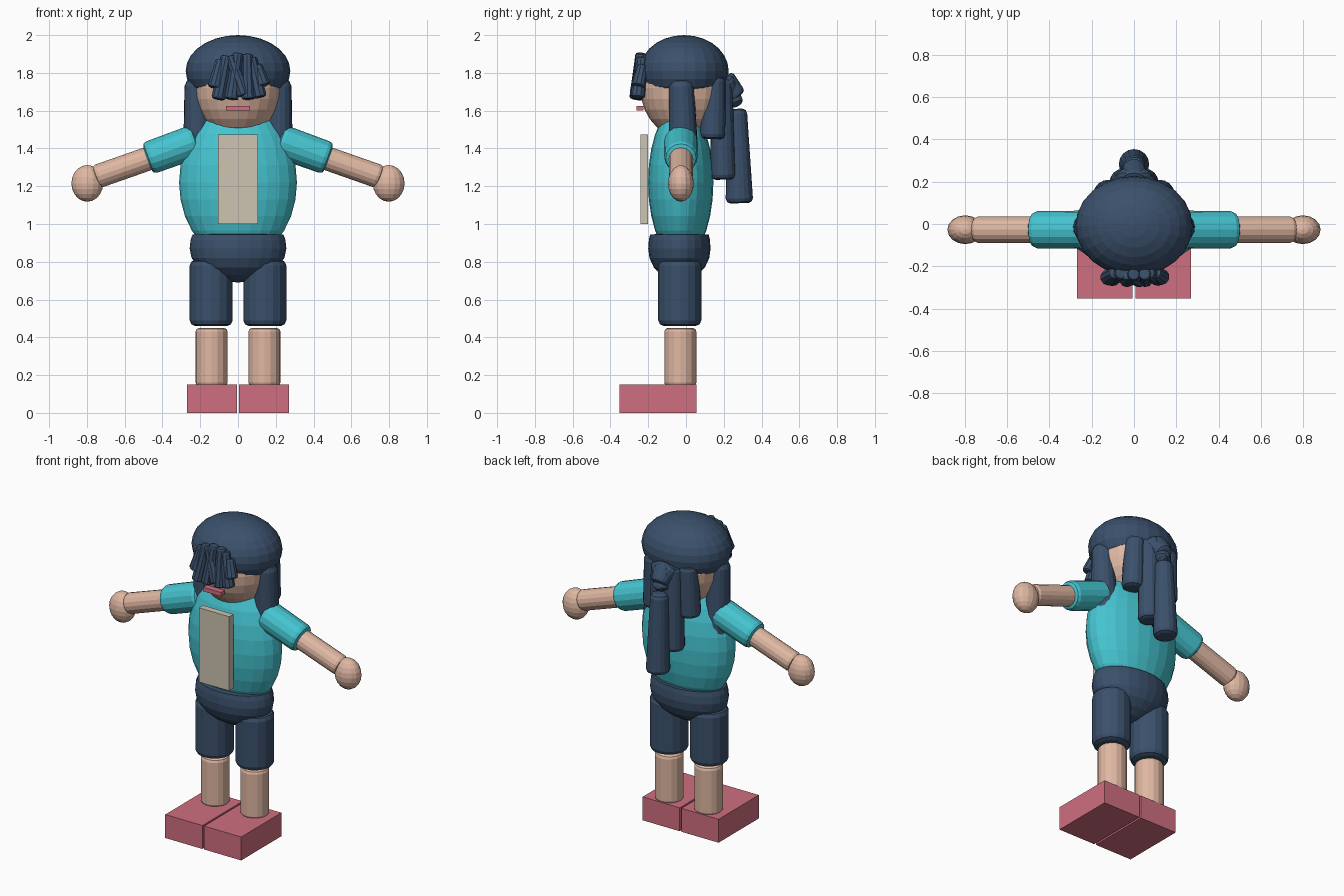
import bpy, bmesh
from math import sin, cos, pi
from mathutils import Vector, Matrix

if "Cube" in bpy.data.objects:
    bpy.data.objects.remove(bpy.data.objects["Cube"])


def material(name, hex_code):
    """Flat colour given as an sRGB hex string."""
    srgb = [int(hex_code[i:i + 2], 16) / 255 for i in (0, 2, 4)]
    rgba = [((c + 0.055) / 1.055) ** 2.4 for c in srgb] + [1]
    mat = bpy.data.materials.new(name)
    mat.use_nodes = True
    mat.diffuse_color = rgba
    mat.node_tree.nodes["Principled BSDF"].inputs["Base Color"].default_value = rgba
    return mat


navy = material("navy", "3A506B")
teal = material("teal", "45C4D0")
skin = material("skin", "DFB7A2")
pink = material("pink", "D06F80")
beige = material("beige", "CDC4B0")


def finish(name, bm, mat):
    mesh = bpy.data.meshes.new(name)
    bm.to_mesh(mesh)
    bm.free()
    mesh.materials.append(mat)
    obj = bpy.data.objects.new(name, mesh)
    bpy.context.collection.objects.link(obj)
    return obj


def lathe(name, mat, profile, matrix, sides):
    """Revolve (radius, height) points, listed bottom to top, around z."""
    bm = bmesh.new()
    rings = [[bm.verts.new((r * cos(2 * pi * i / sides), r * sin(2 * pi * i / sides), z))
              for i in range(sides)] for r, z in profile]
    for low, high in zip(rings, rings[1:]):
        for i in range(sides):
            j = (i + 1) % sides
            bm.faces.new((low[i], low[j], high[j], high[i]))
    bmesh.ops.remove_doubles(bm, verts=bm.verts, dist=1e-5)
    bm.transform(matrix)
    return finish(name, bm, mat)


def ellipsoid(name, mat, centre, radii, sides=20, rings=12):
    profile = [(sin(pi * k / rings), -cos(pi * k / rings)) for k in range(rings + 1)]
    matrix = Matrix.Translation(centre) @ Matrix.Diagonal((*radii, 1))
    return lathe(name, mat, profile, matrix, sides)


def tube(name, mat, start, end, r0, r1, round_off=0.02, sides=16):
    """Tapered cylinder between two points with rounded rims."""
    start, end = Vector(start), Vector(end)
    axis = end - start
    length, b = axis.length, round_off
    profile = [(0, 0), (r0 - b, 0), (r0 - 0.3 * b, 0.3 * b), (r0, b),
               (r1, length - b), (r1 - 0.3 * b, length - 0.3 * b), (r1 - b, length), (0, length)]
    matrix = Matrix.Translation(start) @ axis.to_track_quat("Z", "Y").to_matrix().to_4x4()
    return lathe(name, mat, profile, matrix, sides)


def box(name, mat, low, high):
    low, high = Vector(low), Vector(high)
    bm = bmesh.new()
    bmesh.ops.create_cube(bm, size=1)
    bm.transform(Matrix.Translation((low + high) / 2) @ Matrix.Diagonal((*(high - low), 1)))
    return finish(name, bm, mat)


# Torso: rounded shirt with a flat hem, front panel, hips
shirt = ellipsoid("shirt", teal, (0, -0.028, 1.22), (0.312, 0.173, 0.41), 24, 14)
bm = bmesh.new()
bm.from_mesh(shirt.data)
cut = bmesh.ops.bisect_plane(bm, geom=bm.verts[:] + bm.edges[:] + bm.faces[:],
                             plane_co=(0, 0, 0.945), plane_no=(0, 0, -1), clear_outer=True)
bmesh.ops.holes_fill(bm, edges=[e for e in bm.edges if e.is_boundary])
bm.to_mesh(shirt.data)
bm.free()
box("shirt_panel", beige, (-0.107, -0.242, 1.0), (0.107, -0.2, 1.475))

hip_profile = [(0, 0.69), (0.3, 0.7), (0.58, 0.73), (0.82, 0.77), (0.96, 0.82),
               (1, 0.87), (0.98, 0.915), (0.94, 0.945), (0, 0.95)]
lathe("hips", navy, hip_profile,
      Matrix.Translation((0, -0.035, 0)) @ Matrix.Diagonal((0.256, 0.165, 1, 1)), 24)

# Head, mouth and hair cap
ellipsoid("head", skin, (0, -0.01, 1.72), (0.237, 0.232, 0.265), 24, 14)
box("mouth", pink, (-0.063, -0.262, 1.6), (0.063, -0.225, 1.626))
ellipsoid("hair_cap", navy, (0, -0.01, 1.81), (0.277, 0.236, 0.19), 24, 14)

# Limbs and hanging locks, one set for each side
for side, s in (("left", 1), ("right", -1)):
    box(side + "_foot", pink, (s * 0.1375 - 0.1315, -0.352, 0), (s * 0.1375 + 0.1315, 0.055, 0.15))
    tube(side + "_shin", skin, (s * 0.14, -0.03, 0.14), (s * 0.14, -0.03, 0.45), 0.085, 0.085)
    tube(side + "_thigh", navy, (s * 0.142, -0.033, 0.46), (s * 0.142, -0.033, 0.81),
         0.114, 0.114, 0.03)
    tube(side + "_sleeve", teal, (s * 0.22, -0.027, 1.44), (s * 0.48, -0.027, 1.346),
         0.09, 0.088, 0.025)
    tube(side + "_forearm", skin, (s * 0.45, -0.027, 1.355), (s * 0.755, -0.027, 1.248),
         0.063, 0.063)
    ellipsoid(side + "_hand", skin, (s * 0.798, -0.027, 1.215), (0.084, 0.068, 0.097), 16, 10)
    tube(side + "_side_lock", navy, (s * 0.21, -0.01, 1.25), (s * 0.218, -0.025, 1.77),
         0.082, 0.066, 0.04)
    tube(side + "_back_lock", navy, (s * 0.125, 0.14, 1.45), (s * 0.12, 0.15, 1.78),
         0.067, 0.06, 0.025)
    tube(side + "_inner_back_lock", navy, (s * 0.05, 0.197, 1.235), (s * 0.045, 0.185, 1.77),
         0.066, 0.06, 0.025)
    tube(side + "_hair_knot", navy, (s * 0.05, 0.2, 1.77), (s * -0.02, 0.27, 1.63), 0.05, 0.04)

# Ponytail and its tie
tube("ponytail", navy, (0, 0.283, 1.11), (0, 0.268, 1.61), 0.072, 0.055, 0.025)
tube("ponytail_tie", navy, (0, 0.19, 1.76), (0, 0.275, 1.67), 0.07, 0.055)

# Fringe of short overlapping locks: (top x, top z, bottom x, bottom z)
fringe = [(-0.09, 1.87, -0.125, 1.72), (-0.06, 1.89, -0.105, 1.66), (0, 1.905, -0.035, 1.66),
          (-0.04, 1.89, 0.03, 1.68), (0.05, 1.9, 0.055, 1.66), (0.07, 1.88, 0.115, 1.67),
          (0.1, 1.84, 0.135, 1.73)]
for n, (tx, tz, bx, bz) in enumerate(fringe):
    back = 0.5 * bx * bx
    tube(f"fringe_lock_{n + 1}", navy, (bx, -0.263 + back, bz), (tx, -0.238 + back, tz),
         0.038, 0.03, 0.012, 10)
